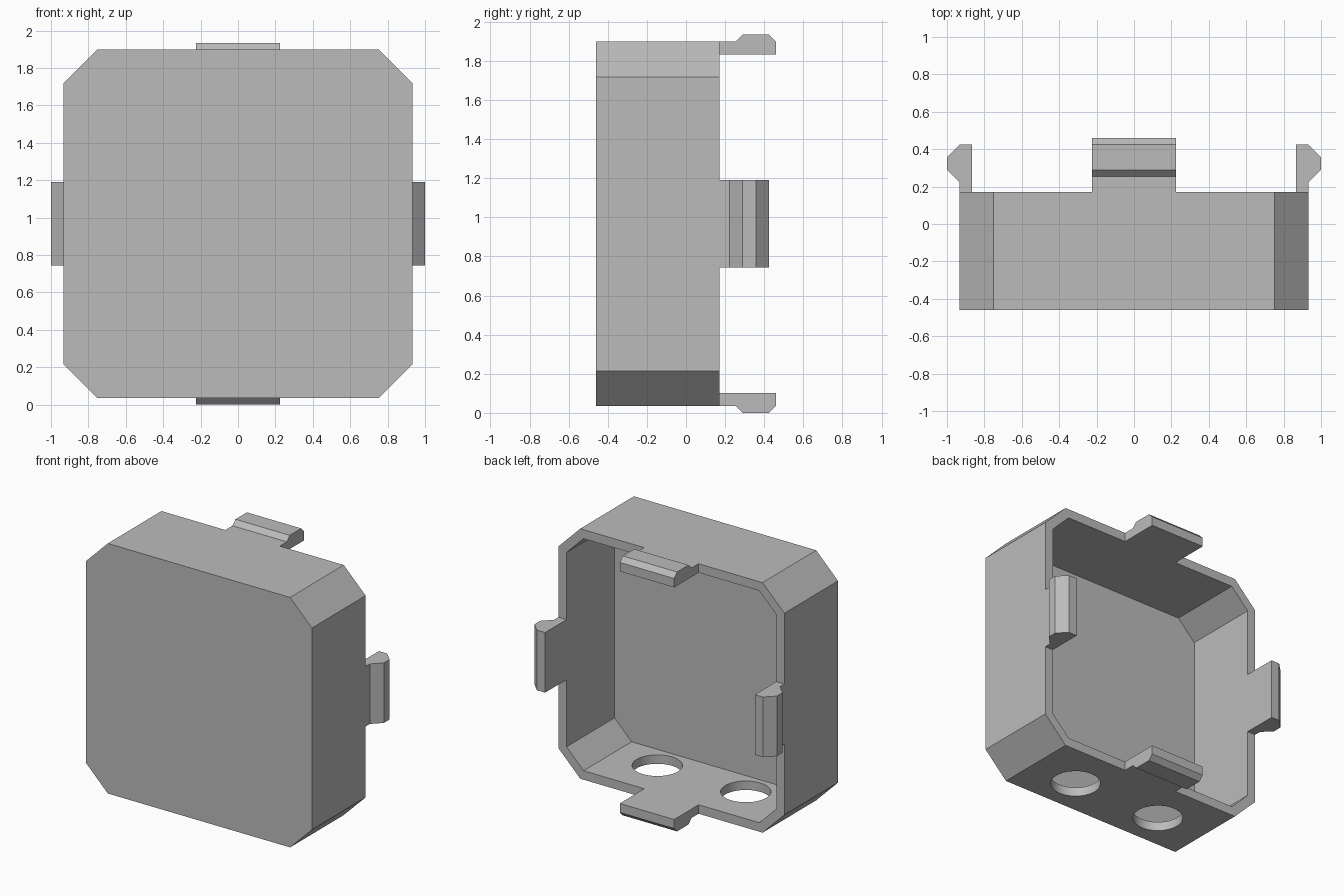
import bpy
import bmesh
import math
from mathutils import Vector, Matrix

if "Cube" in bpy.data.objects:
    bpy.data.objects.remove(bpy.data.objects["Cube"], do_unlink=True)

CENTRE_Z = 0.967
HALF = 0.932         # half width of the housing
CHAMFER = 0.18
WALL = 0.067
FRONT, BACK = -0.46, 0.172

grey = bpy.data.materials.new("plain grey")
grey.use_nodes = True
grey.diffuse_color = (0.5, 0.5, 0.5, 1)
grey.node_tree.nodes["Principled BSDF"].inputs["Base Color"].default_value = (0.5, 0.5, 0.5, 1)


def prism(name, points, offset):
    """Extrude a closed outline along an offset vector."""
    bm = bmesh.new()
    face = bm.faces.new([bm.verts.new(p) for p in points])
    result = bmesh.ops.extrude_face_region(bm, geom=[face], use_keep_orig=True)
    verts = [g for g in result["geom"] if isinstance(g, bmesh.types.BMVert)]
    bmesh.ops.translate(bm, verts=verts, vec=offset)
    bmesh.ops.recalc_face_normals(bm, faces=bm.faces)
    mesh = bpy.data.meshes.new(name)
    bm.to_mesh(mesh)
    bm.free()
    mesh.materials.append(grey)
    obj = bpy.data.objects.new(name, mesh)
    bpy.context.collection.objects.link(obj)
    return obj


def octagon(half, flat, y):
    """Square outline with cut corners, standing in the xz plane."""
    corners = [(flat, half), (half, flat), (half, -flat), (flat, -half)]
    corners += [(-x, -z) for x, z in corners]
    return [(x, y, z + CENTRE_Z) for x, z in corners]


def cut(target, cutter):
    cutter.hide_render = True
    mod = target.modifiers.new("cut", 'BOOLEAN')
    mod.operation = 'DIFFERENCE'
    mod.solver = 'EXACT'
    mod.object = cutter
    bpy.ops.object.select_all(action='DESELECT')
    bpy.context.view_layer.objects.active = target
    target.select_set(True)
    bpy.ops.object.modifier_apply(modifier=mod.name)
    bpy.data.objects.remove(cutter, do_unlink=True)


# Open-backed housing
flat = HALF - CHAMFER
housing = prism("housing", octagon(HALF, flat, FRONT), (0, BACK - FRONT, 0))
inner_flat = flat - WALL * math.tan(math.pi / 8)
cut(housing, prism("cavity_cutter", octagon(HALF - WALL, inner_flat, FRONT + WALL), (0, 1, 0)))

# Two round holes through the floor
for x in (-0.365, 0.365):
    ring = [2 * math.pi * i / 48 for i in range(48)]
    outline = [(x + 0.17 * math.cos(a), -0.183 + 0.17 * math.sin(a), -0.1) for a in ring]
    cut(housing, prism("hole_cutter", outline, (0, 0, 0.4)))

bpy.ops.object.shade_smooth_by_angle(angle=math.radians(30))


# Snap clips: (y, distance outward from the centre) profile, turned to each side
def clip(name, angle, hook_start, hook_top, top_end, tip, reach):
    profile = [(BACK, HALF - WALL), (BACK, HALF), (hook_start, HALF), (hook_top, reach),
               (top_end, reach), (tip, HALF), (tip, HALF - WALL)]
    turn = Matrix.Rotation(angle, 3, 'Y')
    base = Vector((0, 0, CENTRE_Z))
    points = [base + turn @ Vector((-0.224, y, out)) for y, out in profile]
    prism(name, points, turn @ Vector((0.448, 0, 0)))


for name, angle in (("top_clip", 0), ("bottom_clip", math.pi)):
    clip(name, angle, 0.255, 0.29, 0.425, 0.46, CENTRE_Z)
for name, angle in (("left_clip", math.pi / 2), ("right_clip", -math.pi / 2)):
    clip(name, angle, 0.222, 0.29, 0.358, 0.425, 1.0)
